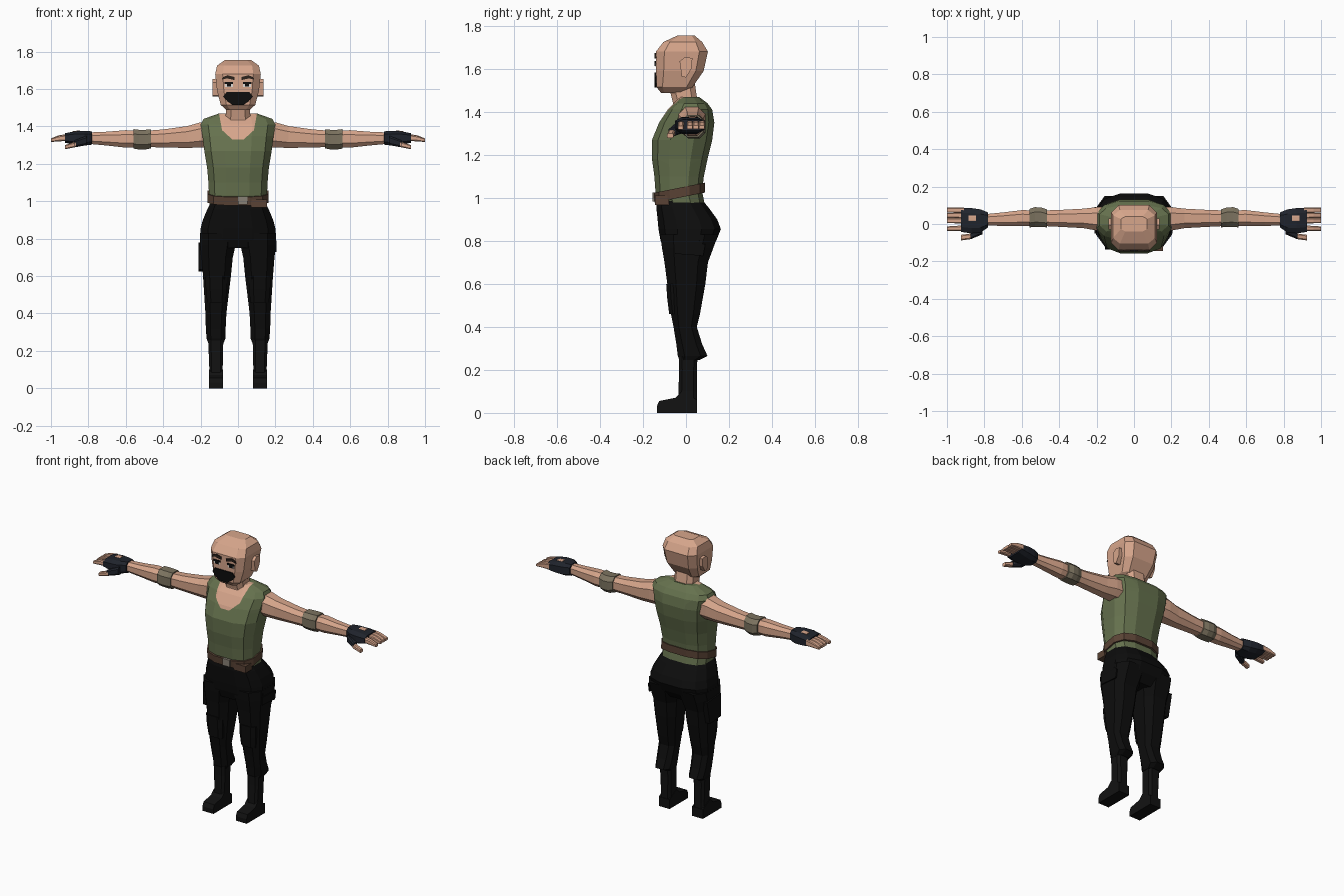
import bpy, bmesh, math
from mathutils import Vector

cube = bpy.data.objects.get("Cube")
if cube:
    bpy.data.objects.remove(cube, do_unlink=True)


def material(name, r, g, b):
    m = bpy.data.materials.new(name)
    m.use_nodes = True
    m.diffuse_color = (r, g, b, 1)
    bsdf = next(n for n in m.node_tree.nodes if n.type == 'BSDF_PRINCIPLED')
    bsdf.inputs["Base Color"].default_value = (r, g, b, 1)
    return m


SKIN = material("skin", .68, .38, .26)
GREEN = material("olive_cloth", .13, .165, .075)
BLACK = material("black_cloth", .004, .004, .004)
BOOT = material("boot_leather", .006, .006, .006)
GLOVE = material("glove_navy", .014, .017, .025)
BELT = material("belt_brown", .1, .055, .035)
PAD = material("pad_khaki", .2, .17, .115)
BROW = material("brow_brown", .025, .016, .012)
METAL = material("buckle_grey", .25, .22, .18)
WHITE = material("eye_white", .75, .72, .68)


def finish(name, bm, *mats):
    bmesh.ops.recalc_face_normals(bm, faces=bm.faces[:])
    mesh = bpy.data.meshes.new(name)
    bm.to_mesh(mesh)
    bm.free()
    for m in mats:
        mesh.materials.append(m)
    ob = bpy.data.objects.new(name, mesh)
    bpy.context.scene.collection.objects.link(ob)
    return ob


def loft(stations, n=8, power=.6, axis='z', side=1):
    """Skin rounded sections: (position, a_min, a_max, b_min, b_max)."""
    bm = bmesh.new()
    rings = []
    top = math.cos(math.pi / n) ** power
    for pos, a0, a1, b0, b1 in stations:
        ring = []
        for i in range(n):
            t = (i + .5) * 2 * math.pi / n
            u, v = (math.copysign(abs(f) ** power, f) / top if abs(f) > 1e-6 else 0
                    for f in (math.cos(t), math.sin(t)))
            a = (a0 + a1) / 2 + u * (a1 - a0) / 2
            b = (b0 + b1) / 2 + v * (b1 - b0) / 2
            co = (side * a, b, pos) if axis == 'z' else (side * pos, a, b)
            ring.append(bm.verts.new(co))
        rings.append(ring)
    for r, s in zip(rings, rings[1:]):
        for i in range(n):
            j = (i + 1) % n
            bm.faces.new((r[i], r[j], s[j], s[i]))
    bm.faces.new(rings[0])
    bm.faces.new(rings[-1])
    return bm


def body(name, rows, mat, **kw):
    """Centred loft from (z, half_width, front, back) rows."""
    return finish(name, loft([(z, -w, w, f, b) for z, w, f, b in rows], **kw), mat)


def prism(name, outline, lo, hi, mat, axis='y'):
    """Extrude an outline: (x, z) along y, or (y, z) along x."""
    bm = bmesh.new()
    def place(p, d):
        return (p[0], d, p[1]) if axis == 'y' else (d, p[0], p[1])
    ends = [[bm.verts.new(place(p, d)) for p in outline] for d in (lo, hi)]
    for e in ends:
        bm.faces.new(e)
    for i in range(len(outline)):
        j = (i + 1) % len(outline)
        bm.faces.new((ends[0][i], ends[0][j], ends[1][j], ends[1][i]))
    return finish(name, bm, mat)


def box(name, x0, x1, y0, y1, z0, z1, mat):
    return prism(name, [(x0, z0), (x1, z0), (x1, z1), (x0, z1)], y0, y1, mat)


# Tank top, with the scoop neckline cut into its front
bm = loft([(z, -w, w, f, b) for z, w, f, b in [
    (.965, .152, -.12, .088), (1.03, .155, -.142, .075), (1.1, .158, -.147, .083),
    (1.18, .165, -.158, .1), (1.27, .18, -.158, .122), (1.35, .19, -.125, .132),
    (1.41, .2, -.085, .122), (1.44, .185, -.055, .1), (1.47, .1, -.03, .06)]],
    n=12, power=.72)
cuts = [(Vector((0, 0, 1.33)), Vector((0, 0, 1))), (Vector((0, .015, 0)), Vector((0, -1, 0)))]
for s in (-1, 1):
    cuts.append((Vector((s * .03, 0, 1.33)), Vector((-s * .05, 0, .055))))
    cuts.append((Vector((s * .085, 0, 1.38)), Vector((-s * .08, 0, .015))))
for co, no in cuts:
    bmesh.ops.bisect_plane(bm, geom=bm.verts[:] + bm.edges[:] + bm.faces[:],
                           plane_co=co, plane_no=no)
for f in bm.faces:
    c = f.calc_center_median()
    f.material_index = int(all((c - co).dot(no) > 0 for co, no in cuts))
finish("tank_top", bm, GREEN, SKIN)

# Head and neck
body("neck", [(1.36, .075, -.06, .065), (1.44, .066, -.06, .055), (1.54, .064, -.085, .04)], SKIN)
body("head", [(1.487, .06, -.115, -.02), (1.515, .092, -.137, .03), (1.59, .112, -.14, .082),
              (1.68, .122, -.14, .102), (1.725, .112, -.105, .075), (1.755, .07, -.04, .04)],
     SKIN, power=.45)

# Face plates
prism("beard", [(-.078, 1.56), (-.062, 1.583), (.062, 1.583), (.078, 1.56),
                (.058, 1.535), (.028, 1.514), (-.028, 1.514), (-.058, 1.535)],
      -.147, -.138, BLACK)
for s, side in ((1, "left"), (-1, "right")):
    prism(side + "_brow", [(s * x, z) for x, z in
          [(.018, 1.648), (.06, 1.657), (.085, 1.65), (.08, 1.664), (.055, 1.674), (.018, 1.664)]],
          -.147, -.138, BROW)
    box(side + "_eye", *sorted((s * .028, s * .07)), -.143, -.138, 1.612, 1.636, WHITE)
    box(side + "_lash", *sorted((s * .026, s * .072)), -.146, -.138, 1.627, 1.637, BLACK)
    box(side + "_pupil", *sorted((s * .038, s * .06)), -.146, -.138, 1.613, 1.63, BLACK)
    prism(side + "_ear", [(-.03, 1.635), (-.005, 1.655), (.03, 1.65), (.025, 1.6),
                          (0, 1.56), (-.02, 1.565)], s * .1, s * .136, SKIN, 'x')

# Arms, elbow pads, gloves and fingers
for s, side in ((1, "left"), (-1, "right")):
    def limb(name, rows, mat, **kw):
        return finish(f"{side}_{name}", loft(rows, axis='x', side=s, **kw), mat)

    limb("arm", [(.14, -.03, .09, 1.29, 1.425), (.2, -.035, .09, 1.288, 1.422),
                 (.27, -.022, .082, 1.285, 1.402), (.4, -.015, .075, 1.288, 1.384),
                 (.5, -.01, .072, 1.29, 1.376), (.6, -.012, .074, 1.287, 1.38),
                 (.7, -.01, .062, 1.298, 1.372), (.8, -.008, .052, 1.307, 1.368)],
         SKIN, power=.8)
    limb("elbow_pad", [(.465, -.018, .078, 1.283, 1.385), (.495, -.016, .088, 1.277, 1.382),
                       (.53, -.016, .09, 1.277, 1.382), (.56, -.018, .08, 1.282, 1.386)],
         PAD, power=.75)
    limb("glove", [(.78, -.018, .062, 1.303, 1.374), (.82, -.045, .078, 1.298, 1.376),
                   (.87, -.05, .085, 1.302, 1.374), (.925, -.042, .086, 1.313, 1.364)],
         GLOVE, power=.6)
    limb("glove_thumb", [(.81, -.055, -.01, 1.3, 1.35), (.875, -.082, -.045, 1.288, 1.325)],
         GLOVE)
    limb("thumb", [(.865, -.08, -.05, 1.29, 1.32), (.925, -.088, -.058, 1.278, 1.3)], SKIN)
    limb("glove_back_patch", [(.845, .015, .045, 1.37, 1.378), (.885, .015, .045, 1.368, 1.376)],
         SKIN)
    limb("index_finger", [(.91, -.038, -.008, 1.323, 1.358), (.96, -.038, -.01, 1.32, 1.35),
                          (1, -.037, -.013, 1.317, 1.335)], SKIN)
    for i in range(3):
        y = .004 + i * .028
        limb(f"finger_{i + 1}", [(.91, y, y + .027, 1.322, 1.36),
                                 (.96, y, y + .028, 1.322, 1.352),
                                 (1, y + .001, y + .027, 1.32, 1.336)], SKIN, power=.4)

# Belt tilts up toward the back
bm = loft([(.978, -.163, .163, -.146, .088), (1.024, -.163, .163, -.15, .088)],
          n=12, power=.72)
for v in bm.verts:
    v.co.z += (v.co.y + .146) * .2
finish("belt", bm, BELT)
box("buckle", .0, .05, -.156, -.14, .982, 1.026, METAL)
box("belt_pouch", .07, .155, -.145, -.08, .967, 1.01, BELT)

# Trousers
body("trouser_hips", [(.985, .15, -.135, .08), (.955, .165, -.138, .105), (.9, .188, -.132, .145),
                      (.855, .2, -.128, .162), (.8, .203, -.118, .14), (.75, .185, -.1, .1)],
     BLACK, n=12, power=.72)
for s, side in ((1, "left"), (-1, "right")):
    finish(side + "_trouser_leg", loft([
        (.83, .005, .202, -.12, .15), (.77, .012, .203, -.112, .128),
        (.7, .028, .195, -.1, .102), (.6, .038, .187, -.087, .09),
        (.46, .055, .178, -.07, .065), (.4, .062, .174, -.058, .05),
        (.32, .066, .172, -.045, .075), (.265, .068, .168, -.038, .1),
        (.245, .076, .16, -.03, .06)], power=.7, side=s), BLACK)
    finish(side + "_knee_patch", loft([
        (.46, .065, .165, -.078, 0), (.53, .06, .172, -.087, 0),
        (.6, .06, .175, -.092, 0)], power=.6, side=s), BLACK)
    # Boots
    finish(side + "_boot_shaft", loft([
        (.0, .08, .156, -.04, .052), (.1, .082, .153, -.035, .05),
        (.2, .08, .157, -.032, .05), (.262, .078, .16, -.034, .054)],
        power=.5, side=s), BOOT)
    prism(side + "_boot_foot", [(-.134, 0), (.052, 0), (.052, .06), (-.02, .1),
                                (-.05, .07), (-.125, .055), (-.136, .03)],
          s * .08, s * .156, BOOT, 'x')

# Cargo pouch on the right thigh, flat pocket flap on the left
prism("right_thigh_pouch", [(-.05, .635), (.06, .625), (.09, .77), (-.05, .78)],
      -.212, -.15, BLACK, 'x')
prism("left_thigh_flap", [(-.05, .74), (.08, .73), (.09, .785), (-.05, .79)],
      .199, .207, BLACK, 'x')
